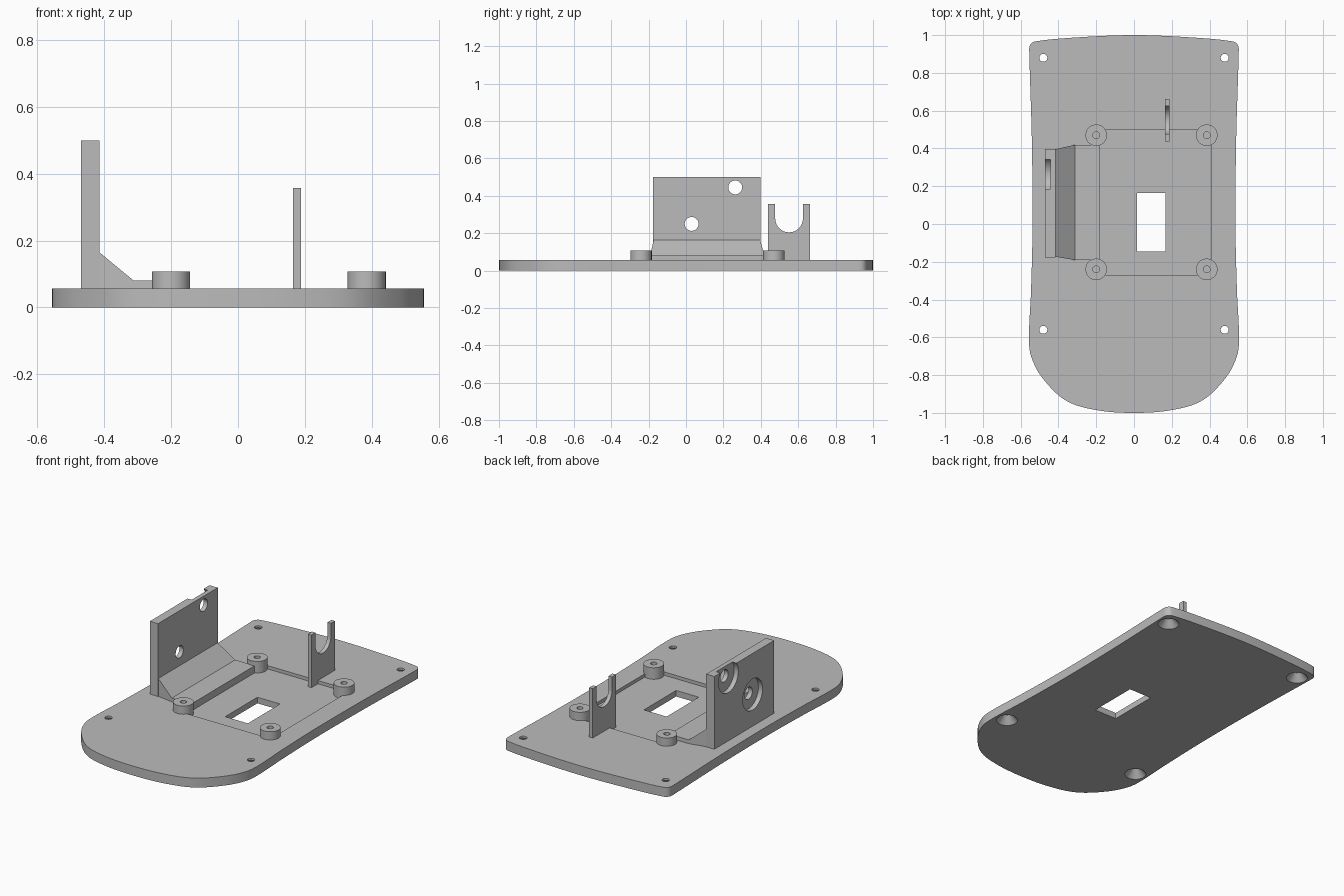
import bpy, bmesh, math
from mathutils import Vector, Matrix

if "Cube" in bpy.data.objects:
    bpy.data.objects.remove(bpy.data.objects["Cube"], do_unlink=True)

grey = bpy.data.materials.new("plain grey")
grey.use_nodes = True
grey.diffuse_color = (0.5, 0.5, 0.5, 1)
grey.node_tree.nodes["Principled BSDF"].inputs["Base Color"].default_value = (0.5, 0.5, 0.5, 1)

TOP = 0.057      # plate top
FLOOR = 0.037    # recess floor


def make(name, bm):
    bmesh.ops.recalc_face_normals(bm, faces=bm.faces)
    mesh = bpy.data.meshes.new(name)
    bm.to_mesh(mesh)
    bm.free()
    mesh.materials.append(grey)
    obj = bpy.data.objects.new(name, mesh)
    bpy.context.collection.objects.link(obj)
    return obj


def loft(name, lower, upper):
    """Closed solid between two matching rings of points."""
    bm = bmesh.new()
    a = [bm.verts.new(p) for p in lower]
    b = [bm.verts.new(p) for p in upper]
    bm.faces.new(a)
    bm.faces.new(b)
    for i in range(len(a)):
        j = (i + 1) % len(a)
        bm.faces.new((a[i], a[j], b[j], b[i]))
    return make(name, bm)


def box(name, x, y, z):
    bm = bmesh.new()
    size = [r[1] - r[0] for r in (x, y, z)]
    mid = Vector([sum(r) / 2 for r in (x, y, z)])
    bmesh.ops.create_cube(bm, size=1, matrix=Matrix.Translation(mid) @ Matrix.Diagonal((*size, 1)))
    return make(name, bm)


def cone(name, start, end, r1, r2, axis="Z", seg=40):
    """Round solid from start to end; the axis is Z or X."""
    start, end = Vector(start), Vector(end)
    turn = Matrix.Rotation(math.pi / 2, 4, "Y") if axis == "X" else Matrix()
    bm = bmesh.new()
    bmesh.ops.create_cone(bm, cap_ends=True, segments=seg, radius1=r1, radius2=r2,
                          depth=(end - start).length,
                          matrix=Matrix.Translation((start + end) / 2) @ turn)
    return make(name, bm)


def cut(obj, cutters):
    bpy.context.view_layer.objects.active = obj
    for c in cutters:
        mod = obj.modifiers.new("cut", "BOOLEAN")
        mod.operation, mod.solver, mod.object = "DIFFERENCE", "EXACT", c
        bpy.ops.object.modifier_apply(modifier=mod.name)
        bpy.data.objects.remove(c, do_unlink=True)


def smooth_loop(points, steps=8):
    """Closed curve through the points."""
    out, n = [], len(points)
    for i in range(n):
        p0, p1, p2, p3 = [Vector(points[(i + k) % n]) for k in (-1, 0, 1, 2)]
        # tangents scaled to the span, so tight corners do not overshoot
        span = (p2 - p1).length
        m1 = (p2 - p0).normalized() * span
        m2 = (p3 - p1).normalized() * span
        for s in range(steps):
            t = s / steps
            out.append(p1 * (2*t**3 - 3*t**2 + 1) + m1 * (t**3 - 2*t**2 + t)
                       + p2 * (3*t**2 - 2*t**3) + m2 * (t**3 - t**2))
    return out


# Base plate: mirrored outline, waisted sides, rounded front
half = [(0.2, -0.985), (0.36, -0.935), (0.485, -0.815), (0.545, -0.7), (0.556, -0.6),
        (0.545, -0.35), (0.537, 0), (0.541, 0.45), (0.554, 0.9), (0.551, 0.945),
        (0.525, 0.966), (0.3, 0.988)]
outline = smooth_loop([(0, -1)] + half + [(0, 1)] + [(-x, y) for x, y in reversed(half)])
plate = loft("base_plate", [(p.x, p.y, 0) for p in outline], [(p.x, p.y, TOP) for p in outline])

# Recess, window and countersunk screw holes
cutters = [box("recess_cut", (-0.18, 0.41), (-0.27, 0.5), (FLOOR, 0.1)),
           box("window_cut", (0.015, 0.168), (-0.145, 0.165), (-0.1, 0.1))]
for x in (-0.48, 0.48):
    for y in (-0.56, 0.88):
        cutters.append(cone("screw_cut", (x, y, -0.05), (x, y, 0.1), 0.021, 0.021))
        cutters.append(cone("sink_cut", (x, y, -0.01), (x, y, 0.045), 0.069, 0.021))
cut(plate, cutters)

# Four standoffs with blind holes
for x, side in ((-0.2, "right"), (0.385, "left")):
    for y, end in ((-0.24, "front"), (0.47, "back")):
        post = cone(f"standoff_{end}_{side}", (x, y, FLOOR - 0.01), (x, y, 0.107), 0.057, 0.057)
        cut(post, [cone("bore_cut", (x, y, FLOOR), (x, y, 0.2), 0.018, 0.018)])

# Upright wall with two counterbored holes
wall = box("bracket_wall", (-0.47, -0.415), (-0.177, 0.398), (0.05, 0.5))
cutters = []
for y, z in ((0.03, 0.25), (0.263, 0.445)):
    cutters.append(cone("hole_cut", (-0.6, y, z), (-0.3, y, z), 0.037, 0.037, "X"))
    cutters.append(cone("counterbore_cut", (-0.5, y, z), (-0.442, y, z), 0.095, 0.095, "X", 56))
cut(wall, cutters)

# Sloped foot of the wall, flaring slightly toward the recess
profile = [(-0.416, 0.05), (-0.416, 0.166), (-0.312, 0.08), (-0.18, 0.08), (-0.18, 0.05)]
profile.insert(4, (-0.312, 0.05))
profile[4], profile[5] = profile[5], profile[4]
flare = lambda x: 0 if x < -0.4 else 0.018
loft("bracket_foot", [(x, -0.173 - flare(x), z) for x, z in profile],
     [(x, 0.396 + flare(x) * 1.3, z) for x, z in profile])

# Forked cradle: upright plate with a round-bottomed slot
mid_y, mid_z, r = 0.551, 0.279, 0.074
arc = [(mid_y + r * math.cos(a), mid_z + r * math.sin(a))
       for a in [math.pi + math.pi * i / 24 for i in range(25)]]
fork = [(0.438, 0.03), (0.438, 0.357), (mid_y - r, 0.357)] + arc \
     + [(mid_y + r, 0.357), (0.663, 0.357), (0.663, 0.03)]
loft("fork_cradle", [(0.164, y, z) for y, z in fork], [(0.188, y, z) for y, z in fork])

# Smooth the curved faces and keep edges sharp
for obj in [o for o in bpy.context.collection.objects if o.type == "MESH"]:
    bpy.ops.object.select_all(action="DESELECT")
    obj.select_set(True)
    bpy.context.view_layer.objects.active = obj
    bpy.ops.object.shade_smooth_by_angle(angle=math.radians(25))
